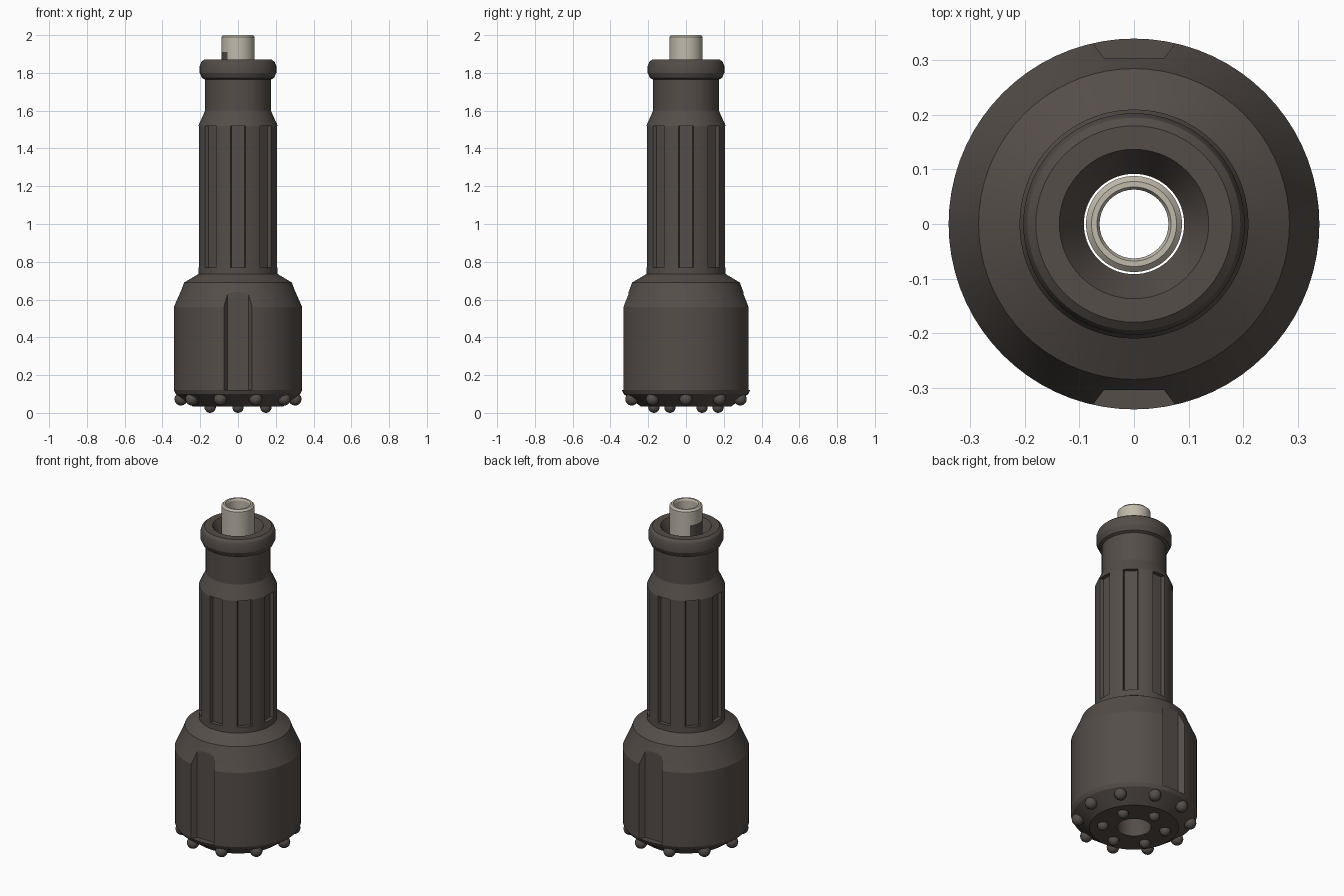
import bpy, bmesh, math
from mathutils import Matrix, Vector

cube = bpy.data.objects.get("Cube")
if cube:
    bpy.data.objects.remove(cube, do_unlink=True)


def material(name, rgb):
    m = bpy.data.materials.new(name)
    m.use_nodes = True
    m.diffuse_color = (*rgb, 1)
    m.node_tree.nodes["Principled BSDF"].inputs["Base Color"].default_value = (*rgb, 1)
    return m


steel = material("dark brown steel", (0.09, 0.075, 0.067))
pale = material("pale tube", (0.53, 0.49, 0.41))


def finish(name, bm, *mats):
    bmesh.ops.recalc_face_normals(bm, faces=bm.faces)
    mesh = bpy.data.meshes.new(name)
    bm.to_mesh(mesh)
    bm.free()
    obj = bpy.data.objects.new(name, mesh)
    bpy.context.collection.objects.link(obj)
    for m in mats:
        mesh.materials.append(m)
    return obj


def smooth(obj):
    bpy.ops.object.select_all(action="DESELECT")
    obj.select_set(True)
    bpy.context.view_layer.objects.active = obj
    bpy.ops.object.shade_smooth_by_angle(angle=math.radians(20))


def lathe(profile, steps=72):
    """Revolve a closed (radius, height) outline about z."""
    bm = bmesh.new()
    verts = [bm.verts.new((r, 0, z)) for r, z in profile]
    edges = [bm.edges.new((v, verts[i - 1])) for i, v in enumerate(verts)]
    bmesh.ops.spin(bm, geom=verts + edges, cent=(0, 0, 0), axis=(0, 0, 1),
                   angle=math.tau, steps=steps, use_merge=True)
    bmesh.ops.remove_doubles(bm, verts=bm.verts, dist=1e-5)
    return bm


def cut_grooves(obj, count, turn, floor, depth, half_in, half_out, z0, z1):
    """Cut flared channels evenly spaced around the body."""
    bm = bmesh.new()
    section = [(floor, -half_in), (floor + depth, -half_out),
               (floor + depth, half_out), (floor, half_in)]
    for k in range(count):
        rot = Matrix.Rotation(turn + math.tau * k / count, 3, "Z")
        low, high = [[bm.verts.new(rot @ Vector((x, y, z))) for x, y in section]
                     for z in (z0, z1)]
        bm.faces.new(low)
        bm.faces.new(high)
        for i in range(4):
            bm.faces.new((low[i - 1], low[i], high[i], high[i - 1]))
    cutter = finish("groove_cutter", bm, steel)
    cutter.hide_render = True
    mod = obj.modifiers.new("grooves", "BOOLEAN")
    mod.operation = "DIFFERENCE"
    mod.solver = "EXACT"
    mod.object = cutter
    bpy.context.view_layer.objects.active = obj
    bpy.ops.object.modifier_apply(modifier=mod.name)
    bpy.data.objects.remove(cutter, do_unlink=True)


# Head with a chamfered face and two flushing slots
head = finish("bit_head", lathe([
    (0.092, 0.035), (0.24, 0.035), (0.33, 0.10), (0.34, 0.12), (0.34, 0.56),
    (0.30, 0.65), (0.285, 0.69), (0.21, 0.735), (0.092, 0.735)]), steel)
cut_grooves(head, 2, math.pi / 2, 0.304, 0.06, 0.055, 0.10, 0.12, 0.72)
smooth(head)

# Splined shank, neck and collar
shank = finish("splined_shank", lathe([
    (0.092, 0.735), (0.21, 0.735), (0.21, 1.52), (0.174, 1.60), (0.174, 1.765),
    (0.19, 1.772), (0.203, 1.80), (0.203, 1.835), (0.195, 1.857), (0.18, 1.87),
    (0.137, 1.87), (0.092, 1.79)]), steel)
cut_grooves(shank, 8, 0, 0.187, 0.04, 0.034, 0.048, 0.77, 1.52)
smooth(shank)

# Foot tube, with a dark stained patch on its -x side
bm = lathe([(0.063, 1.6), (0.088, 1.6), (0.088, 1.87), (0.088, 1.91),
            (0.088, 1.99), (0.078, 2.0), (0.068, 2.0), (0.063, 1.99)])
for f in bm.faces:
    c = f.calc_center_median()
    angle = math.degrees(math.atan2(c.y, c.x)) % 360
    if c.xy.length > 0.085 and c.z < 1.91 and 140 < angle < 232:
        f.material_index = 1
tube = finish("foot_tube", bm, pale, steel)
smooth(tube)


# Rounded buttons: an outer ring on the chamfer, an inner ring on the face
def buttons(name, count, turn, ring, z, radius):
    bm = bmesh.new()
    for k in range(count):
        a = turn + math.tau * k / count
        pos = Matrix.Translation((ring * math.cos(a), ring * math.sin(a), z))
        bmesh.ops.create_uvsphere(bm, u_segments=20, v_segments=12,
                                  radius=radius, matrix=pos)
    smooth(finish(name, bm, steel))


buttons("gauge_buttons", 10, 0, 0.302, 0.073, 0.034)
buttons("face_buttons", 6, math.pi / 6, 0.17, 0.03, 0.03)
